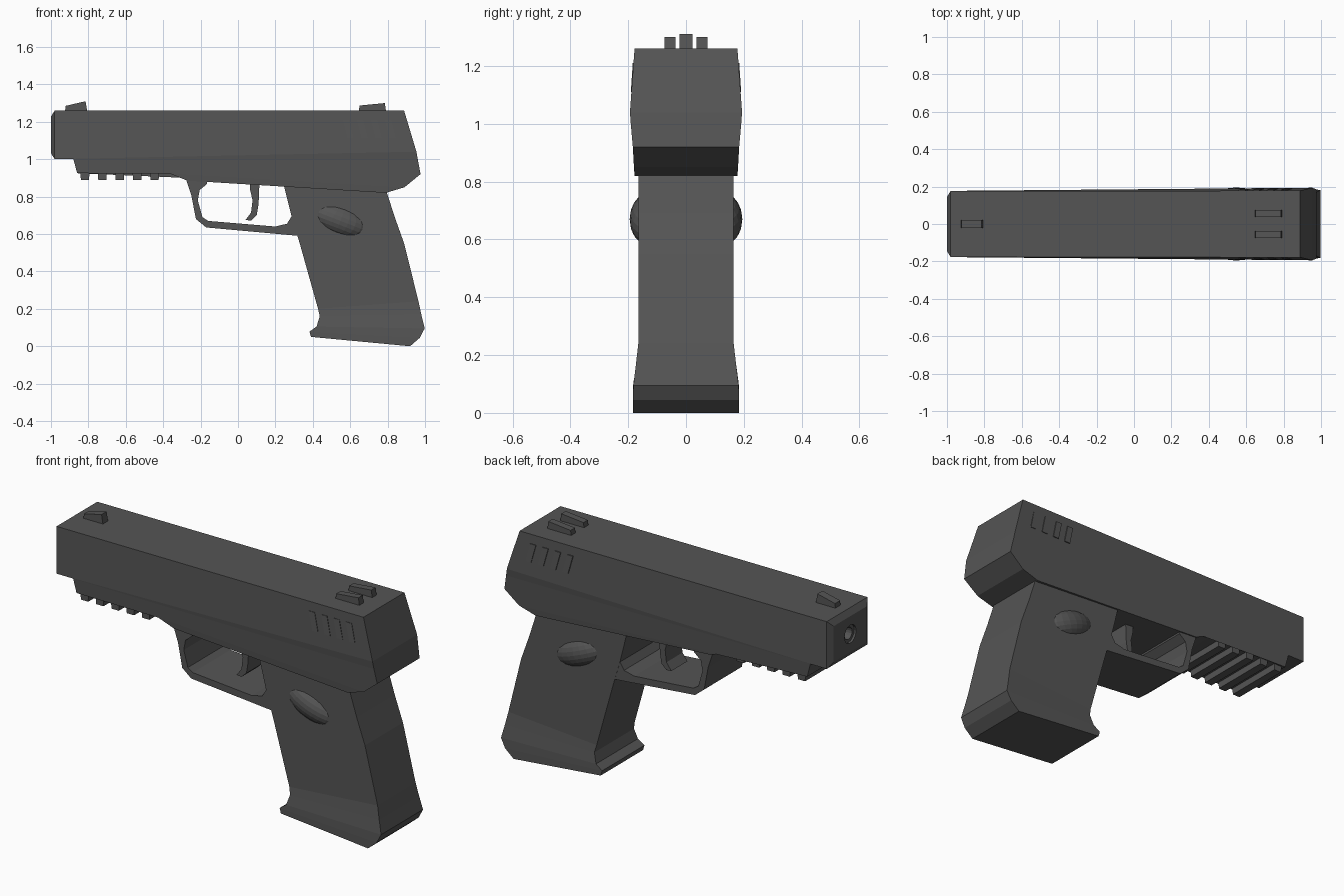
import bpy, bmesh, math

if "Cube" in bpy.data.objects:
    bpy.data.objects.remove(bpy.data.objects["Cube"])

# Dark gunmetal colour for every part
dark = bpy.data.materials.new("dark_grey")
dark.diffuse_color = (0.09, 0.09, 0.09, 1)
dark.use_nodes = True
dark.node_tree.nodes["Principled BSDF"].inputs["Base Color"].default_value = dark.diffuse_color


def finish(name, bm):
    bmesh.ops.recalc_face_normals(bm, faces=bm.faces)
    me = bpy.data.meshes.new(name)
    bm.to_mesh(me)
    bm.free()
    me.materials.append(dark)
    ob = bpy.data.objects.new(name, me)
    bpy.context.collection.objects.link(ob)
    return ob


def prism(name, pts, half, y=0.0):
    """Extrude an x-z outline symmetrically along y."""
    bm = bmesh.new()
    a = [bm.verts.new((x, y - half, z)) for x, z in pts]
    b = [bm.verts.new((x, y + half, z)) for x, z in pts]
    bm.faces.new(a)
    bm.faces.new(b[::-1])
    n = len(pts)
    for i in range(n):
        j = (i + 1) % n
        bm.faces.new((a[i], b[i], b[j], a[j]))
    return finish(name, bm)


def loft(rows):
    """Stack four-sided rings; a row is (x, z, half width) at front and at back."""
    bm = bmesh.new()
    rings = [[bm.verts.new(c) for c in ((fx, -fw, fz), (bx, -bw, bz), (bx, bw, bz), (fx, fw, fz))]
             for fx, fz, fw, bx, bz, bw in rows]
    bm.faces.new(rings[0])
    bm.faces.new(rings[-1][::-1])
    for r, s in zip(rings, rings[1:]):
        for i in range(4):
            j = (i + 1) % 4
            bm.faces.new((r[i], s[i], s[j], r[j]))
    return bm


# Slide and frame body, with a bevelled muzzle face
bm = loft([
    (-0.98, 1.26, .177, .888, 1.26, .178),
    (-0.98, 1.00, .177, .954, 1.04, .194),
    (-0.88, 1.00, .176, .961, 1.00, .191),
    (-0.86, 0.925, .175, .976, 0.92, .184),
    (-0.37, 0.925, .175, .890, 0.85, .180),
    (-0.27, 0.885, .170, .790, 0.82, .178),
])
bmesh.ops.recalc_face_normals(bm, faces=bm.faces)
muzzle = [f for f in bm.faces if all(v.co.x < -0.97 for v in f.verts)]
bmesh.ops.inset_individual(bm, faces=muzzle, thickness=0.045, depth=0.02)
slide = finish("slide", bm)

# Stepped bore cut into the muzzle
for radius, depth in ((0.05, 0.012), (0.033, 0.08)):
    bpy.ops.mesh.primitive_cylinder_add(vertices=16, radius=radius, depth=2 * depth,
                                        location=(-1, 0, 1.13), rotation=(0, math.pi / 2, 0))
    cutter = bpy.context.object
    cutter.name = "bore_cutter"
    cutter.data.materials.append(dark)
    cutter.hide_render = True
    cutter.hide_viewport = True
    mod = slide.modifiers.new("bore", 'BOOLEAN')
    mod.object = cutter
    mod.solver = 'EXACT'

# Grip, flaring into the base
finish("grip", loft([
    (.245, .86, .165, .79, .84, .165),
    (.285, .70, .165, .838, .69, .165),
    (.330, .55, .165, .888, .55, .165),
    (.428, .20, .165, .965, .24, .165),
    (.437, .16, .172, .980, .17, .173),
    (.420, .105, .182, .998, .095, .182),
    (.382, .078, .184, .972, .045, .184),
    (.390, .05, .184, .920, .00, .184),
]))

# Trigger guard
prism("trigger_guard", [
    (-.28, .90), (-.25, .81), (-.225, .68), (-.17, .635), (.325, .59), (.34, .65),
    (.29, .70), (.262, .655), (.20, .64), (-.16, .67), (-.19, .69),
    (-.215, .78), (-.205, .835), (-.165, .868), (-.165, .90)], 0.164)

# Trigger
prism("trigger", [
    (.065, .88), (.065, .835), (.078, .78), (.07, .715), (.04, .675),
    (.07, .672), (.10, .70), (.11, .76), (.115, .88)], 0.07)

# Accessory rail teeth
for i in range(5):
    x = -0.818 + i * 0.093
    prism(f"rail_tooth_{i + 1}", [(x - .026, .94), (x - .022, .89), (x + .022, .89), (x + .024, .94)], 0.165)

# Sights
prism("front_sight", [(-.925, 1.25), (-.922, 1.285), (-.815, 1.31), (-.805, 1.25)], 0.022)
for side, y in (("left", -.056), ("right", .056)):
    prism(f"rear_sight_{side}", [(.645, 1.25), (.65, 1.287), (.785, 1.30), (.792, 1.25)], 0.019, y)

# Slide serrations, following the sloped side faces and barely proud of them
for i in range(4):
    x = 0.56 + i * 0.075
    rib = prism(f"serration_{i + 1}", [(x, 1.21), (x + .035, 1.21), (x + .06, 1.11), (x + .025, 1.11)], 0.181)
    for v in rib.data.vertices:
        lean = (1.26 - v.co.z) * 0.066 
        v.co.y += math.copysign(lean, v.co.y)

# Oval thumb rests, one shallow dome on each side of the grip
for side, y in (("left", -.115), ("right", .115)):
    bpy.ops.mesh.primitive_uv_sphere_add(segments=24, ring_count=12)
    rest = bpy.context.object
    rest.name = f"thumb_rest_{side}"
    rest.data.materials.append(dark)
    rest.scale = (.165, .080, .083)
    rest.location = (.548, y, .67)
    rest.rotation_euler = (0, math.radians(21), 0)
